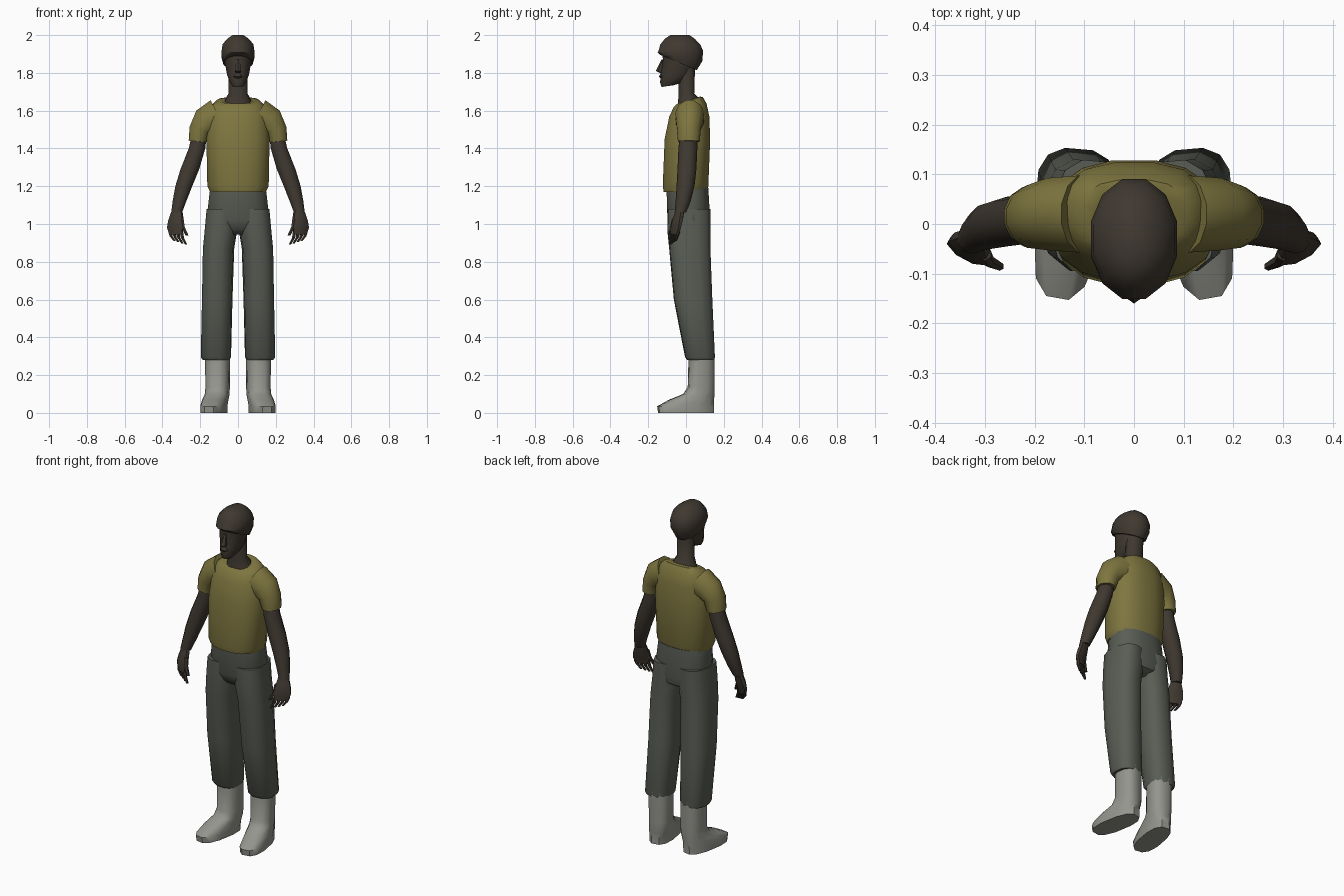
import bpy
import bmesh
from math import sin, cos, pi, radians
from mathutils import Matrix, Vector

if "Cube" in bpy.data.objects:
    bpy.data.objects.remove(bpy.data.objects["Cube"], do_unlink=True)


def make_material(name, red, green, blue):
    mat = bpy.data.materials.new(name)
    mat.use_nodes = True
    colour = (red, green, blue, 1)
    mat.diffuse_color = colour
    mat.node_tree.nodes["Principled BSDF"].inputs["Base Color"].default_value = colour
    return mat


skin = make_material("dark brown", .05, .04, .03)
cloth = make_material("olive", .21, .18, .05)
denim = make_material("grey green", .1, .11, .09)
leather = make_material("light grey", .3, .3, .27)


def ring(z, width, front, back, x=0, tilt=0, slope=0):
    """One cross-section: tilt leans it outward, slope lifts its back edge."""
    centre = Vector((x, (front + back) / 2, z))
    return centre, width, (back - front) / 2, radians(tilt), slope


def power(value, square):
    """Push a circle coordinate towards a rounded box."""
    size = abs(value) ** (2 / square)
    return size if value >= 0 else -size


def loft(name, material, rings, sides=12, square=2, turn=0, side=1):
    """Skin a row of rings, turned about the vertical and mirrored by side."""
    bm = bmesh.new()
    spin = Matrix.Rotation(radians(turn), 3, "Z")
    loops = []
    for centre, width, depth, tilt, slope in rings:
        loop = []
        for i in range(sides):
            angle = 2 * pi * (i + .5) / sides
            u = width * power(cos(angle), square)
            v = depth * power(sin(angle), square)
            offset = Vector((u * cos(tilt), v, u * sin(tilt) + v * slope))
            point = centre + spin @ offset
            point.x *= side
            loop.append(bm.verts.new(point))
        loops.append(loop)
    for low, high in zip(loops, loops[1:]):
        for i in range(sides):
            j = (i + 1) % sides
            bm.faces.new((low[i], low[j], high[j], high[i]))
    bm.faces.new(loops[0])
    bm.faces.new(loops[-1])
    bmesh.ops.recalc_face_normals(bm, faces=bm.faces)
    mesh = bpy.data.meshes.new(name)
    bm.to_mesh(mesh)
    bm.free()
    mesh.materials.append(material)
    obj = bpy.data.objects.new(name, mesh)
    bpy.context.collection.objects.link(obj)
    bpy.ops.object.select_all(action="DESELECT")
    obj.select_set(True)
    bpy.context.view_layer.objects.active = obj
    bpy.ops.object.shade_smooth_by_angle(angle=radians(45))


def digit(name, knuckle, reach, radius, side):
    """A tapering finger that curls further inward towards its tip."""
    joints = []
    for t in (0, .5, 1):
        x = knuckle.x + reach.x * t * t
        y = knuckle.y + reach.y * t
        r = radius * (1 - t * .35)
        joints.append(ring(x=x, z=knuckle.z + reach.z * t, width=r, front=y - r, back=y + r))
    loft(name, skin, joints, sides=6, side=side)


# Shirt body, with a scooped collar
loft("shirt", cloth, [
    ring(z=1.17, width=.15, front=-.12, back=.11),
    ring(z=1.2, width=.165, front=-.125, back=.12),
    ring(z=1.45, width=.17, front=-.115, back=.13),
    ring(z=1.57, width=.16, front=-.09, back=.125),
    ring(z=1.63, width=.14, front=-.065, back=.11, slope=.1),
    ring(z=1.655, width=.11, front=-.045, back=.09, slope=.25),
    ring(z=1.655, width=.08, front=-.04, back=.075, slope=.35),
], sides=16, square=2.4)

# Hips, closing at the crotch
loft("trouser_seat", denim, [
    ring(z=1.19, width=.15, front=-.105, back=.12),
    ring(z=1.02, width=.17, front=-.1, back=.13),
    ring(z=.97, width=.14, front=-.08, back=.12),
    ring(z=.945, width=.07, front=-.05, back=.08),
], sides=16, square=2.4)

# Neck, face and nose
loft("neck", skin, [
    ring(z=1.61, width=.09, front=-.05, back=.08),
    ring(z=1.655, width=.07, front=-.045, back=.065, slope=.3),
    ring(z=1.69, width=.053, front=-.04, back=.045),
    ring(z=1.85, width=.05, front=-.045, back=.05),
])
loft("face", skin, [
    ring(z=1.73, width=.03, front=-.13, back=-.065, slope=.15),
    ring(z=1.75, width=.045, front=-.14, back=-.01),
    ring(z=1.79, width=.06, front=-.135, back=.035),
    ring(z=1.87, width=.075, front=-.125, back=.06),
    ring(z=1.91, width=.08, front=-.13, back=.06),
])
loft("nose", skin, [
    ring(z=1.8, width=.015, front=-.14, back=-.11),
    ring(z=1.81, width=.02, front=-.16, back=-.11),
    ring(z=1.87, width=.01, front=-.13, back=-.11),
], sides=6)
loft("lips", skin, [
    ring(z=1.77, width=.02, front=-.135, back=-.1),
    ring(z=1.78, width=.025, front=-.145, back=-.1),
    ring(z=1.8, width=.015, front=-.135, back=-.1),
], sides=8)

# Hair, low at the nape and projecting over the brow
loft("hair", skin, [
    ring(z=1.855, width=.08, front=-.14, back=.06, slope=-.42),
    ring(z=1.885, width=.09, front=-.155, back=.09, slope=-.2),
    ring(z=1.915, width=.09, front=-.15, back=.095),
    ring(z=1.95, width=.085, front=-.14, back=.08),
    ring(z=1.98, width=.06, front=-.115, back=.05),
    ring(z=2, width=.03, front=-.085, back=.02),
])

# Limbs, described for the left side
sleeve = [
    ring(x=.1, z=1.57, width=.1, front=-.06, back=.1, tilt=62),
    ring(x=.16, z=1.545, width=.085, front=-.055, back=.095, tilt=42),
    ring(x=.2, z=1.5, width=.06, front=-.05, back=.08, tilt=15),
    ring(x=.213, z=1.437, width=.05, front=-.045, back=.075, tilt=5),
]
arm = [
    ring(x=.207, z=1.46, width=.042, front=-.035, back=.06),
    ring(x=.217, z=1.4, width=.046, front=-.04, back=.06),
    ring(x=.255, z=1.29, width=.052, front=-.045, back=.055),
    ring(x=.287, z=1.2, width=.047, front=-.05, back=.045),
    ring(x=.31, z=1.12, width=.038, front=-.055, back=.025),
    ring(x=.325, z=1.06, width=.03, front=-.06, back=0),
]
palm = [
    ring(x=.323, z=1.07, width=.03, front=-.055, back=-.01),
    ring(x=.328, z=1.02, width=.045, front=-.07, back=-.02),
    ring(x=.332, z=.98, width=.05, front=-.075, back=-.035),
    ring(x=.328, z=.945, width=.04, front=-.075, back=-.045),
]
trouser_leg = [
    ring(x=.085, z=1.08, width=.08, front=-.1, back=.13),
    ring(x=.09, z=.97, width=.085, front=-.1, back=.13),
    ring(x=.103, z=.87, width=.082, front=-.09, back=.13),
    ring(x=.11, z=.6, width=.08, front=-.065, back=.14),
    ring(x=.117, z=.295, width=.08, front=-.005, back=.153),
    ring(x=.116, z=.28, width=.07, front=.005, back=.15),
]
shoe = [
    ring(x=.128, z=0, width=.065, front=-.15, back=.15),
    ring(x=.128, z=.035, width=.065, front=-.155, back=.15),
    ring(x=.12, z=.07, width=.065, front=-.09, back=.15),
    ring(x=.11, z=.1, width=.063, front=-.015, back=.15),
    ring(x=.108, z=.135, width=.063, front=.01, back=.15),
    ring(x=.108, z=.31, width=.065, front=.015, back=.15),
]

for label, side in (("left", 1), ("right", -1)):
    loft(label + "_sleeve", cloth, sleeve, side=side)
    loft(label + "_arm", skin, arm, sides=10, side=side)
    loft(label + "_palm", skin, palm, sides=8, turn=28, side=side)
    loft(label + "_trouser_leg", denim, trouser_leg, square=2.6, turn=5, side=side)
    loft(label + "_shoe", leather, shoe, square=2.6, turn=10, side=side)

    # Fingers step along the knuckle line
    for i, finger in enumerate(("little", "ring", "middle", "index")):
        knuckle = Vector((.36 - .02 * i, -.04 - .01 * i, .96))
        reach = Vector((-.025, -.015, -.05 - .006 * i))
        digit(f"{label}_{finger}_finger", knuckle, reach, .011, side)
    thumb_root = Vector((.3, -.06, 1.03))
    digit(label + "_thumb", thumb_root, Vector((-.03, -.025, -.09)), .014, side)
